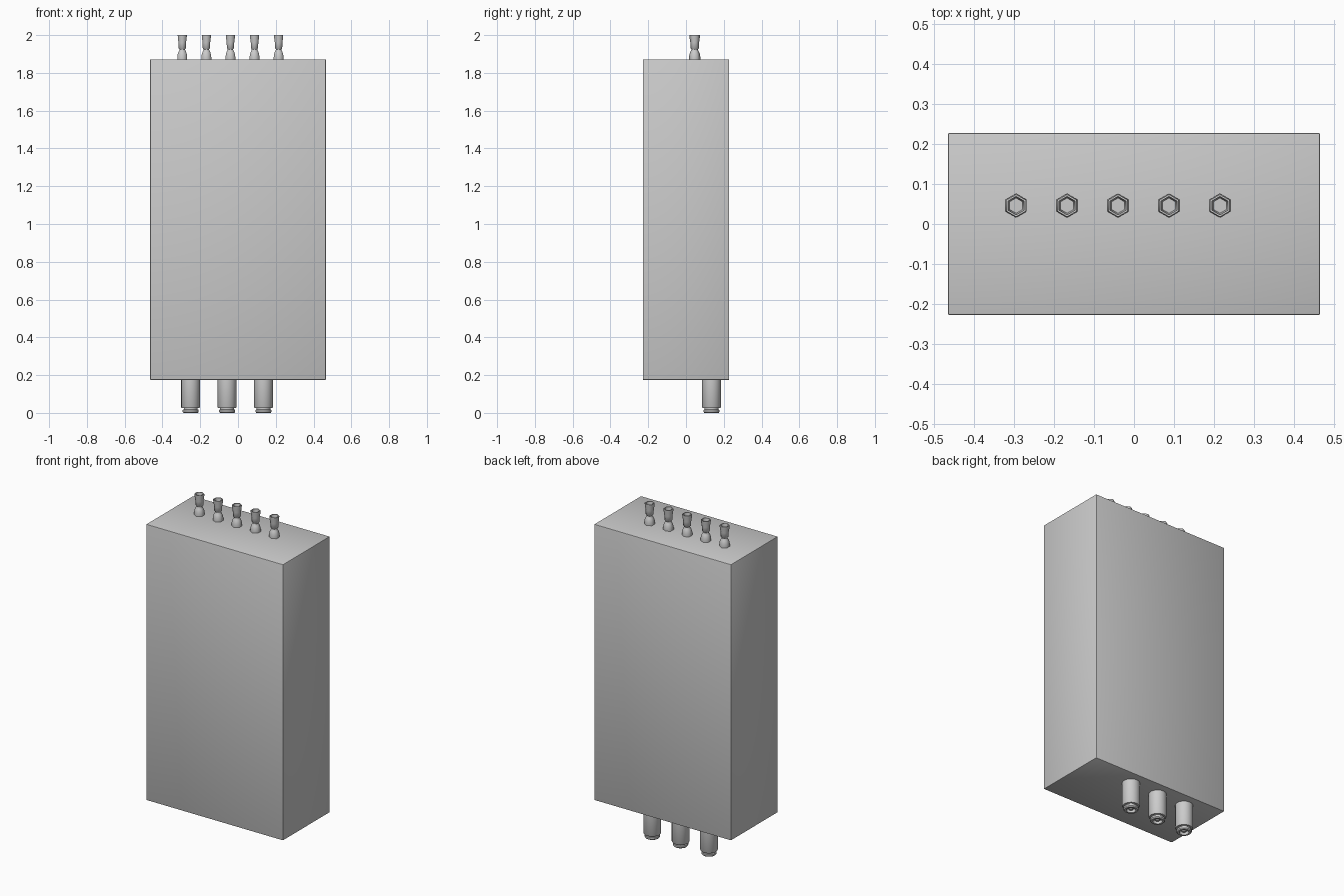
import bpy, bmesh, math

cube = bpy.data.objects.get("Cube")
if cube:
    bpy.data.objects.remove(cube, do_unlink=True)

grey = bpy.data.materials.new("light_grey")
grey.use_nodes = True
colour = (0.6, 0.6, 0.6, 1)
grey.diffuse_color = colour
grey.node_tree.nodes["Principled BSDF"].inputs["Base Color"].default_value = colour


def finish(name, bm, location, angle=40):
    """Turn a bmesh into a shaded object."""
    bmesh.ops.recalc_face_normals(bm, faces=bm.faces)
    mesh = bpy.data.meshes.new(name)
    bm.to_mesh(mesh)
    bm.free()
    mesh.materials.append(grey)
    obj = bpy.data.objects.new(name, mesh)
    obj.location = location
    bpy.context.collection.objects.link(obj)
    bpy.ops.object.select_all(action='DESELECT')
    obj.select_set(True)
    bpy.context.view_layer.objects.active = obj
    bpy.ops.object.shade_smooth_by_angle(angle=math.radians(angle))
    return obj


def lathe(name, profile, sides, location, angle, turn=0):
    """Closed stack of rings from (radius, height) pairs."""
    bm = bmesh.new()
    rings = []
    for r, z in profile:
        steps = [turn + math.tau * i / sides for i in range(sides)]
        rings.append([bm.verts.new((r * math.cos(a), r * math.sin(a), z)) for a in steps])
    for low, high in zip(rings, rings[1:]):
        for i in range(sides):
            j = (i + 1) % sides
            bm.faces.new((low[i], low[j], high[j], high[i]))
    bm.faces.new(rings[0])
    bm.faces.new(rings[-1])
    return finish(name, bm, location, angle)


# Main housing with a small softened edge
bm = bmesh.new()
bmesh.ops.create_cube(bm, size=1)
bmesh.ops.scale(bm, vec=(0.932, 0.456, 1.698), verts=bm.verts)
bmesh.ops.bevel(bm, geom=bm.edges[:], offset=0.005, segments=2, profile=0.5, affect='EDGES')
finish("housing", bm, (0, 0, 1.023))

# Hexagonal sockets on top: domed foot, neck and flared hollow cup
socket = [(0.030, 0), (0.030, 0.012), (0.028, 0.028), (0.023, 0.042), (0.017, 0.052),
          (0.017, 0.056), (0.022, 0.060), (0.023, 0.090), (0.027, 0.115), (0.028, 0.130),
          (0.023, 0.130), (0.019, 0.095)]
for n in range(5):
    lathe(f"top_socket_{n + 1}", socket, 6, (-0.295 + 0.1275 * n, 0.046, 1.87), 70, math.pi / 6)

# Round glands underneath: barrel, groove, end collar and recessed pin
gland = [(0.050, 0.180), (0.050, 0.030), (0.047, 0.025), (0.036, 0.025), (0.036, 0.018),
         (0.043, 0.016), (0.043, 0.006), (0.038, 0), (0.027, 0), (0.024, 0.018),
         (0.012, 0.018), (0.010, 0.004)]
for n in range(3):
    lathe(f"bottom_gland_{n + 1}", gland, 20, (-0.251 + 0.193 * n, 0.135, 0), 35)
